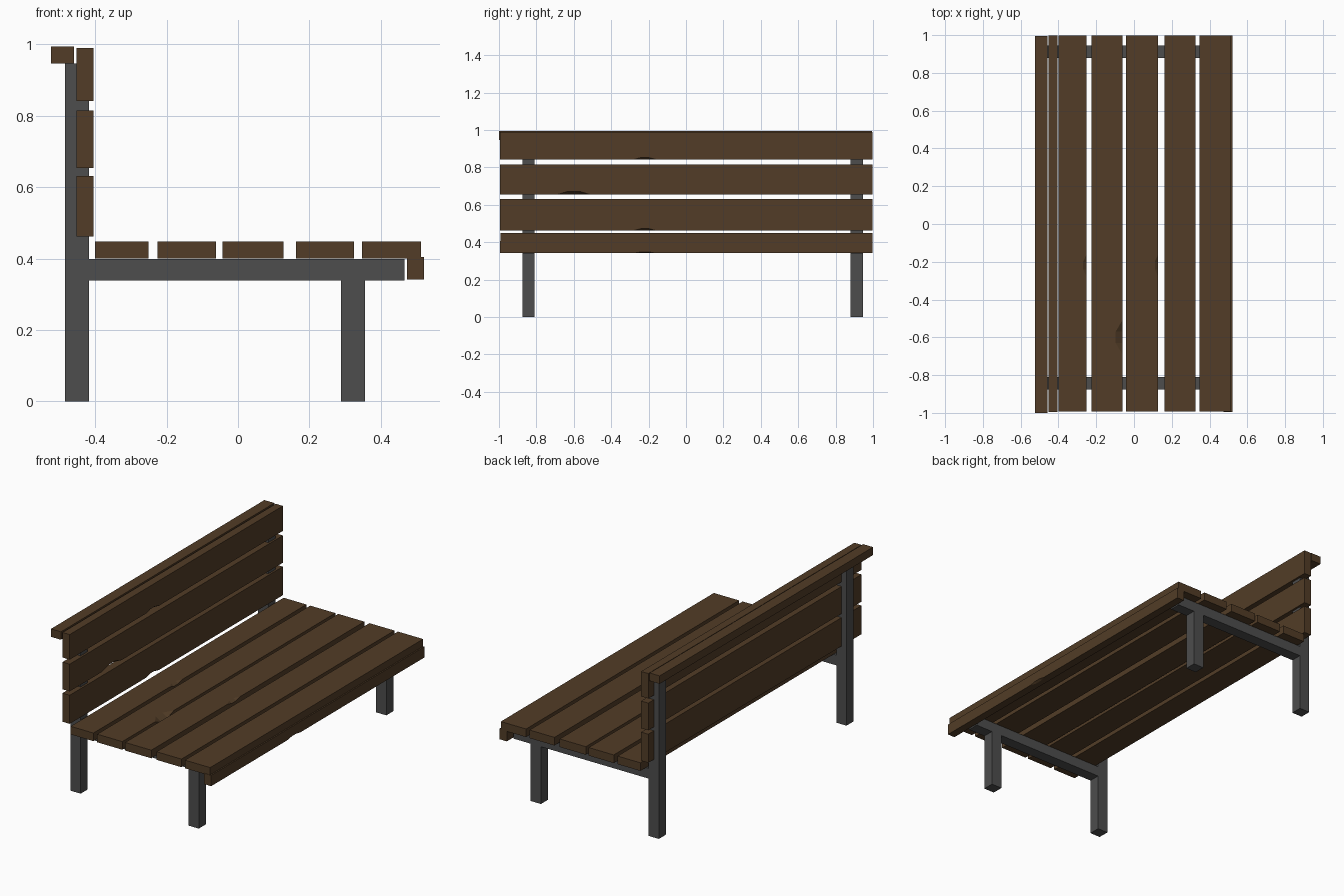
import bpy, bmesh

if "Cube" in bpy.data.objects:
    bpy.data.objects.remove(bpy.data.objects["Cube"])


def material(name, rgb):
    m = bpy.data.materials.new(name)
    m.diffuse_color = (*rgb, 1)
    m.use_nodes = True
    m.node_tree.nodes["Principled BSDF"].inputs["Base Color"].default_value = m.diffuse_color
    return m


WOOD = material("dark_wood", (0.085, 0.046, 0.02))
METAL = material("dark_metal", (0.075, 0.075, 0.075))


def finish(bm, name, mat):
    bmesh.ops.remove_doubles(bm, verts=bm.verts, dist=1e-5)
    bmesh.ops.recalc_face_normals(bm, faces=bm.faces)
    mesh = bpy.data.meshes.new(name)
    bm.to_mesh(mesh)
    bm.free()
    mesh.materials.append(mat)
    bpy.context.collection.objects.link(bpy.data.objects.new(name, mesh))


def beam(name, mat, x, z, y, corner=(1, 1), chips=()):
    """Box running along y; each chip (centre, width, depth) nicks one long edge."""
    stations = {y[0]: 0, y[1]: 0}
    for c, w, d in chips:
        stations.update({c - w / 2: 0, c - w / 6: d, c + w / 6: d, c + w / 2: 0})
    sx, sz = corner
    xa, xb = (x[1], x[0]) if sx > 0 else (x[0], x[1])
    za, zb = (z[1], z[0]) if sz > 0 else (z[0], z[1])
    bm = bmesh.new()
    rings = []
    for yy in sorted(stations):
        d = stations[yy]
        profile = [(xa - sx * d, za), (xa, za - sz * d * 0.6),
                   (xa, zb), (xb, zb), (xb, za)]
        rings.append([bm.verts.new((px, yy, pz)) for px, pz in profile])
    for a, b in zip(rings, rings[1:]):
        for i in range(5):
            j = (i + 1) % 5
            bm.faces.new((a[i], a[j], b[j], b[i]))
    bm.faces.new(rings[0])
    bm.faces.new(rings[-1])
    finish(bm, name, mat)


# Metal end frames: tall rear post, front leg and seat bearer
for side, y in (("left", (-0.875, -0.809)), ("right", (0.879, 0.945))):
    beam(f"rear_post_{side}", METAL, (-0.484, -0.417), (0, 0.947), y)
    beam(f"front_leg_{side}", METAL, (0.288, 0.356), (0, 0.339), y)
    beam(f"seat_bearer_{side}", METAL, (-0.417, 0.467), (0.339, 0.399), y)

# Seat slats, with worn nicks along their top edges
seat = [
    ((-0.400, -0.251), 1, [(-0.22, 0.12, 0.018)]),
    ((-0.226, -0.062), 1, [(-0.60, 0.18, 0.035)]),
    ((-0.043, 0.128), 1, [(-0.22, 0.12, 0.018)]),
    ((0.162, 0.325), 1, []),
    ((0.348, 0.513), -1, []),
]
for i, (x, sx, chips) in enumerate(seat):
    beam(f"seat_slat_{i + 1}", WOOD, x, (0.400, 0.448), (-0.993, 0.998), (sx, 1), chips)

# Apron board under the front edge of the seat
beam("front_apron", WOOD, (0.474, 0.521), (0.341, 0.405), (-0.995, 0.998), (1, -1),
     [(-0.22, 0.12, 0.012)])

# Backrest slats, nicked on the lower front edge
back = [((0.462, 0.631), -0.22, 0.12, 0.018),
        ((0.654, 0.815), -0.60, 0.18, 0.03),
        ((0.842, 0.990), -0.22, 0.12, 0.018)]
for i, (z, c, w, d) in enumerate(back):
    beam(f"back_slat_{i + 1}", WOOD, (-0.452, -0.405), z, (-0.995, 0.998), (1, -1), [(c, w, d)])

# Cap rail on top of the rear posts
beam("top_rail", WOOD, (-0.524, -0.459), (0.947, 0.994), (-1.0, 0.995))
